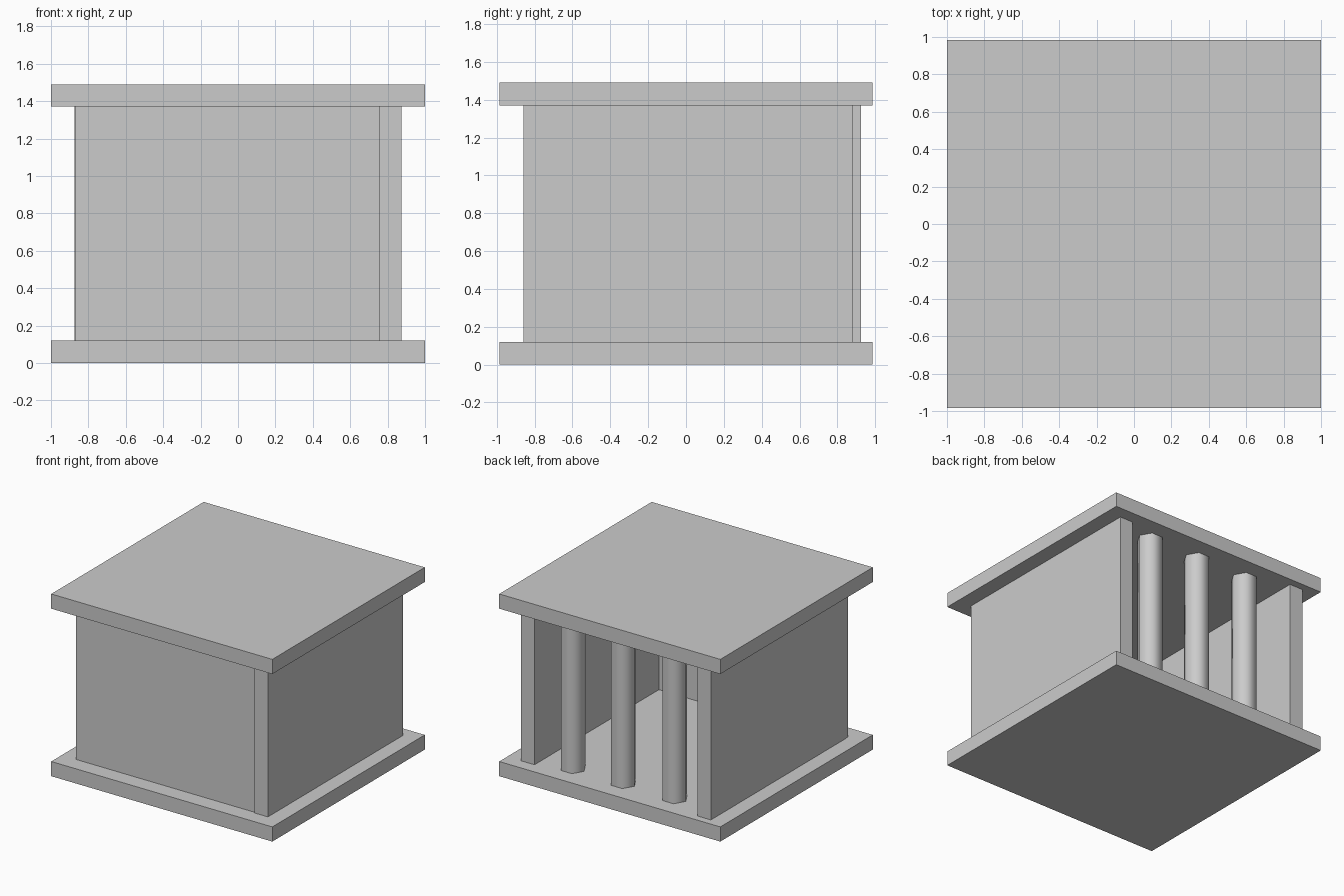
import bpy
from math import radians

if "Cube" in bpy.data.objects:
    bpy.data.objects.remove(bpy.data.objects["Cube"])

BASE_TOP, ROOF_BOTTOM, HEIGHT = 0.12, 1.37, 1.49


def box(name, x0, x1, y0, y1, z0, z1):
    bpy.ops.mesh.primitive_cube_add(
        size=1, location=((x0 + x1) / 2, (y0 + y1) / 2, (z0 + z1) / 2))
    ob = bpy.context.object
    ob.name = name
    ob.scale = (x1 - x0, y1 - y0, z1 - z0)
    bpy.ops.object.transform_apply(location=False, rotation=False, scale=True)
    return ob


# Floor and roof slabs
box("floor_slab", -1, 1, -0.985, 0.985, 0, BASE_TOP)
box("roof_slab", -1, 1, -0.985, 0.985, ROOF_BOTTOM, HEIGHT)

# Three solid walls, slightly offset from each other; the back stays open
box("front_wall", -0.87, 0.76, -0.85, -0.725, BASE_TOP, ROOF_BOTTOM)
box("right_wall", 0.753, 0.873, -0.86, 0.882, BASE_TOP, ROOF_BOTTOM)
box("left_wall", -0.873, -0.75, -0.82, 0.925, BASE_TOP, ROOF_BOTTOM)

# Three six-sided, smooth-shaded columns across the open back
for i, x in enumerate((-0.434, 0.03, 0.486)):
    bpy.ops.mesh.primitive_cylinder_add(
        vertices=6, radius=0.1, depth=ROOF_BOTTOM - BASE_TOP,
        location=(x, 0.765, (BASE_TOP + ROOF_BOTTOM) / 2),
        rotation=(0, 0, radians(30)))
    bpy.context.object.name = f"back_column_{i + 1}"
    bpy.ops.object.shade_smooth_by_angle(angle=radians(65))
